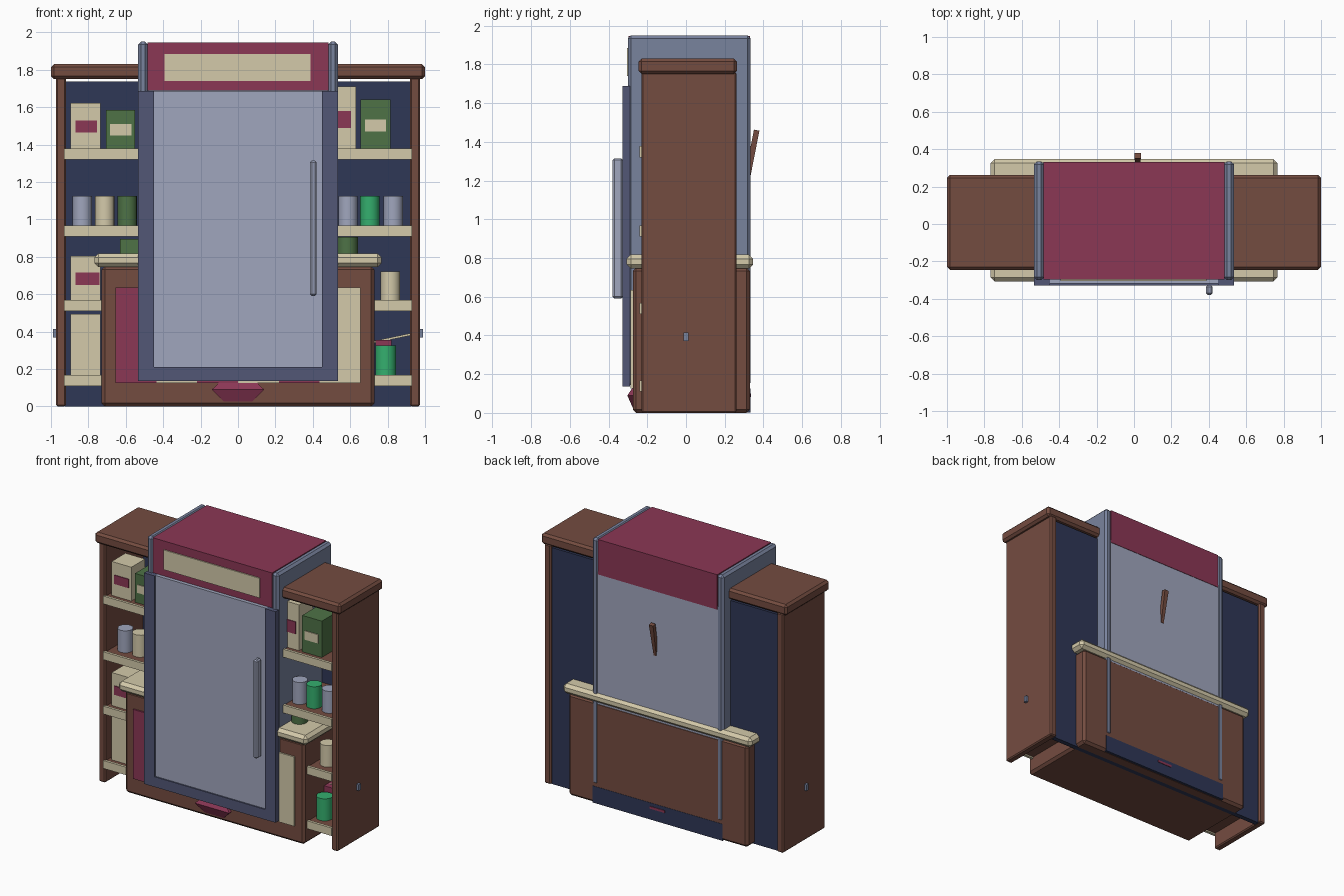
import bpy, bmesh, math
from mathutils import Vector

if "Cube" in bpy.data.objects:
    bpy.data.objects.remove(bpy.data.objects["Cube"])


def material(name, r, g, b):
    m = bpy.data.materials.new(name)
    m.diffuse_color = [((c / 255 + 0.055) / 1.055) ** 2.4 for c in (r, g, b)] + [1]
    m.use_nodes = True
    m.node_tree.nodes["Principled BSDF"].inputs["Base Color"].default_value = m.diffuse_color
    return m


BROWN = material("brown wood", 116, 76, 64)
CREAM = material("cream", 212, 202, 170)
NAVY = material("navy", 47, 55, 86)
MAROON = material("maroon", 139, 55, 85)
STEEL = material("blue grey", 121, 131, 158)
LIGHT = material("light grey", 160, 166, 189)
SLATE = material("slate", 82, 87, 118)
GREEN = material("dark green", 78, 114, 70)
BRIGHT = material("bright green", 52, 175, 110)


def finish(bm, name, mat, bevel=0.0):
    me = bpy.data.meshes.new(name)
    bm.to_mesh(me)
    bm.free()
    me.materials.append(mat)
    ob = bpy.data.objects.new(name, me)
    bpy.context.collection.objects.link(ob)
    if bevel:
        mod = ob.modifiers.new("bevel", 'BEVEL')
        mod.width = bevel
        mod.segments = 1
    return ob


def box(name, x, y, z, mat, bevel=0.0):
    """Box from three (min, max) ranges."""
    bm = bmesh.new()
    bmesh.ops.create_cube(bm, size=1)
    for v in bm.verts:
        v.co = Vector([(r[0] + r[1]) / 2 + c * (r[1] - r[0]) for r, c in zip((x, y, z), v.co)])
    return finish(bm, name, mat, bevel)


def can(name, x, y, z0, z1, r, mat):
    bm = bmesh.new()
    bmesh.ops.create_cone(bm, cap_ends=True, segments=16, radius1=r, radius2=r, depth=z1 - z0)
    bmesh.ops.translate(bm, verts=bm.verts, vec=(x, y, (z0 + z1) / 2))
    for f in bm.faces:
        f.smooth = abs(f.normal.z) < 0.5
    for e in bm.edges:
        e.smooth = all(f.smooth for f in e.link_faces)
    return finish(bm, name, mat)


def carton(x, z, mat, label=None, label_z=None, label_mat=None):
    box("carton", x, (-0.19, -0.03), z, mat)
    if label:
        box("carton_label", label, (-0.196, -0.18), label_z, label_mat)


# Shelf unit: sides, cap, back
for s in (-1, 1):
    box("shelf_side", sorted((s * 0.92, s * 0.972)), (-0.23, 0.26), (0, 1.76), BROWN, 0.008)
    box("side_peg", sorted((s * 0.96, s * 0.99)), (-0.012, 0.013), (0.37, 0.415), STEEL)
box("shelf_cap", (-1, 1), (-0.245, 0.263), (1.75, 1.83), BROWN, 0.016)
box("shelf_back", (-0.925, 0.925), (0.21, 0.245), (0, 1.738), NAVY)

# Shelves with cream front trim
for z in (0.11, 0.51, 0.91, 1.32):
    box("shelf_board", (-0.925, 0.925), (-0.225, 0.22), (z + 0.01, z + 0.053), BROWN)
    box("shelf_trim", (-0.93, 0.93), (-0.24, -0.22), (z, z + 0.058), CREAM)

# Counter with striped front
box("counter_body", (-0.73, 0.73), (-0.275, 0.33), (0, 0.75), BROWN, 0.018)
box("counter_top", (-0.768, 0.768), (-0.307, 0.347), (0.745, 0.818), CREAM, 0.022)
w = 1.31 / 6
for i in range(6):
    x0 = -0.655 + i * w
    box("front_stripe", (x0, x0 + w), (-0.286, -0.27), (0.125, 0.635), CREAM if i % 2 else MAROON)

# Faceted wedge at the foot of the counter
bm = bmesh.new()
rings = []
for half, y, z in ((0.07, -0.272, 0.02), (0.14, -0.303, 0.09), (0.09, -0.272, 0.137)):
    rings.append([bm.verts.new(p) for p in ((-half, y, z), (half, y, z), (half, -0.25, z), (-half, -0.25, z))])
for a, b in zip(rings, rings[1:]):
    for i in range(4):
        j = (i + 1) % 4
        bm.faces.new((a[i], a[j], b[j], b[i]))
bm.faces.new(rings[0][::-1])
bm.faces.new(rings[-1])
finish(bm, "foot_wedge", MAROON)
box("foot_wedge_back", (-0.06, 0.06), (0.31, 0.336), (0.083, 0.1), MAROON)

# Cabinet: side frames, core, header, plinth
for s in (-1, 1):
    box("cabinet_side", sorted((s * 0.48, s * 0.535)), (-0.3, 0.334), (0.14, 1.95), STEEL, 0.016)
box("cabinet_core", (-0.49, 0.49), (-0.27, 0.328), (0.14, 1.71), LIGHT)
box("cabinet_header", (-0.485, 0.485), (-0.297, 0.331), (1.69, 1.947), MAROON)
box("header_sign", (-0.393, 0.388), (-0.305, -0.29), (1.74, 1.885), CREAM)
box("cabinet_plinth", (-0.53, 0.53), (0.3, 0.332), (0.002, 0.125), NAVY)

# Door: frame, panel, handle
for s in (-1, 1):
    box("door_stile", sorted((s * 0.45, s * 0.535)), (-0.328, -0.29), (0.135, 1.687), SLATE)
box("door_rail", (-0.45, 0.45), (-0.328, -0.29), (0.135, 0.21), SLATE)
box("door_panel", (-0.45, 0.45), (-0.318, -0.285), (0.21, 1.687), LIGHT)
box("door_handle", (0.385, 0.421), (-0.38, -0.326), (0.59, 1.315), LIGHT, 0.01)

# Tilted wooden lever on the back
bm = bmesh.new()
bmesh.ops.create_cube(bm, size=1)
for v in bm.verts:
    top = v.co.z > 0
    v.co = Vector((0.02 + v.co.x * (0.034 if top else 0.022),
                   (0.365 if top else 0.318) + v.co.y * 0.028,
                   (1.46 if top else 1.22) - v.co.y * 0.006))
finish(bm, "back_lever", BROWN)

# Cartons
carton((-0.895, -0.735), (1.373, 1.622), CREAM, (-0.87, -0.755), (1.465, 1.53), MAROON)
carton((-0.705, -0.55), (1.373, 1.585), GREEN, (-0.685, -0.57), (1.45, 1.51), CREAM)
carton((0.47, 0.63), (1.373, 1.71), CREAM, (0.495, 0.605), (1.49, 1.58), MAROON)
carton((0.655, 0.815), (1.373, 1.64), GREEN, (0.68, 0.79), (1.47, 1.535), CREAM)
carton((-0.895, -0.735), (0.563, 0.805), CREAM, (-0.87, -0.74), (0.65, 0.715), MAROON)
carton((-0.63, -0.5), (0.563, 0.895), GREEN)
carton((-0.895, -0.735), (0.163, 0.495), CREAM)
box("small_book", (0.735, 0.82), (-0.05, 0.1), (0.163, 0.355), MAROON)

# Cans
for x, mat in ((-0.832, LIGHT), (-0.712, CREAM), (-0.592, GREEN),
               (0.588, LIGHT), (0.705, BRIGHT), (0.83, LIGHT)):
    can("can", x, -0.12, 0.963, 1.125, 0.052, mat)
can("can", 0.815, -0.12, 0.563, 0.722, 0.052, CREAM)
can("can", 0.585, -0.12, 0.563, 0.907, 0.056, GREEN)
can("can", 0.79, -0.12, 0.163, 0.325, 0.056, BRIGHT)

# Thin slanted rod on the lower right
rod = box("thin_rod", (-0.1, 0.1), (-0.006, 0.006), (-0.006, 0.006), CREAM)
rod.location = (0.825, 0.0, 0.365)
rod.rotation_euler.y = -math.atan2(0.04, 0.19)
